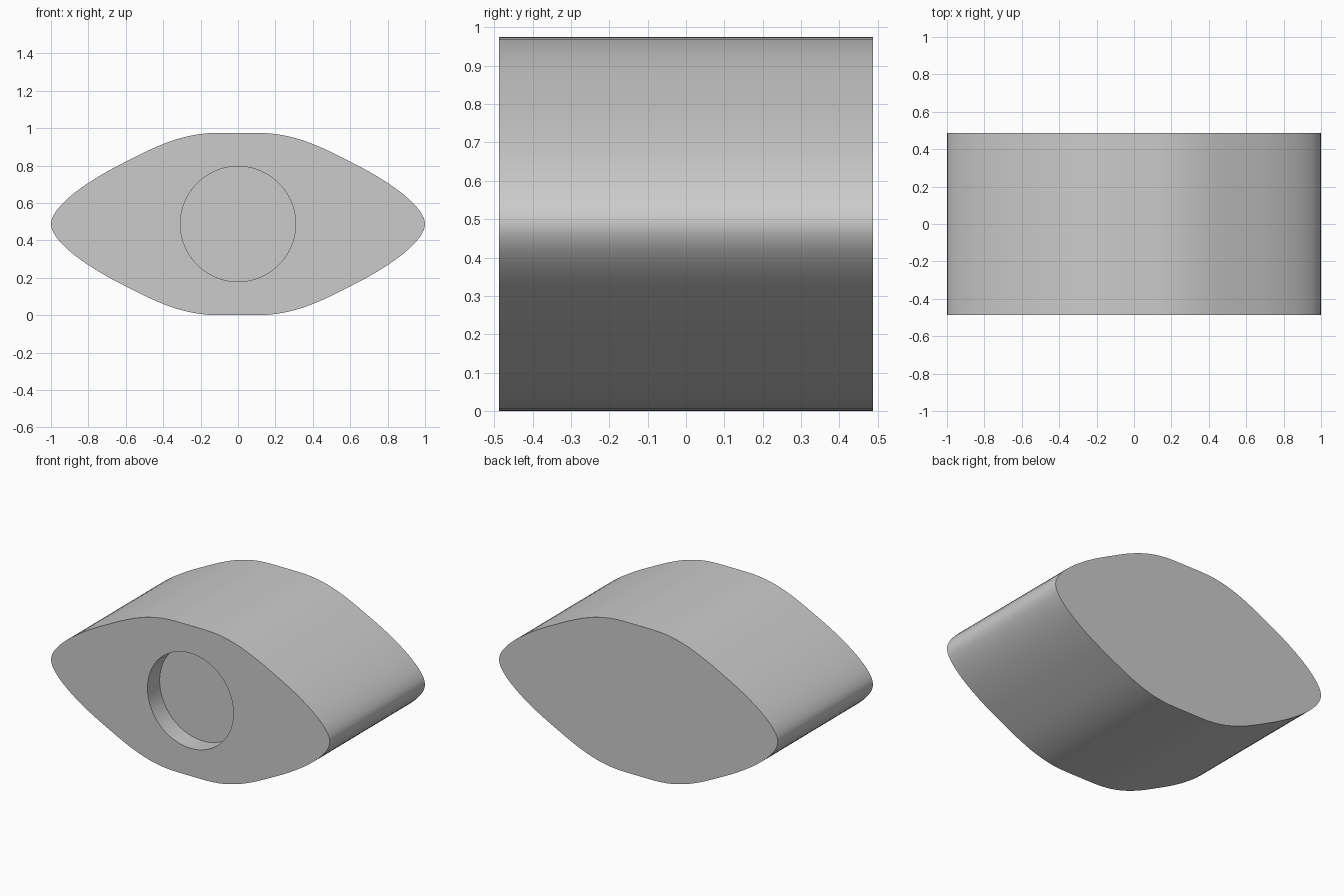
import bpy, bmesh, math
from mathutils import Vector
from mathutils.geometry import interpolate_bezier

if "Cube" in bpy.data.objects:
    bpy.data.objects.remove(bpy.data.objects["Cube"])

HALF_H = 0.4875     # half height of the outline
HALF_D = 0.4875     # half depth of the block
HOLE_R = 0.308      # radius of the round recess
HOLE_DEPTH = 0.125

# Quarter outline: rounded tip, flank, crown, flat top
tip = interpolate_bezier(Vector((1, 0)), Vector((1, 0.09)),
                         Vector((0.82, 0.225)), Vector((0.6, 0.333)), 13)
crown = interpolate_bezier(Vector((0.6, 0.333)), Vector((0.44, 0.415)),
                           Vector((0.3, HALF_H)), Vector((0.1, HALF_H)), 13)
quarter = [(p[0], p[1]) for p in tip + crown[1:]] + [(0.05, HALF_H), (0, HALF_H)]

# Mirror to the full closed outline
upper = quarter + [(-x, z) for x, z in quarter[-2::-1]]
outline = upper + [(x, -z) for x, z in upper[-2:0:-1]]
n = len(outline)
circle = [(HOLE_R * math.cos(2 * math.pi * i / n),
           HOLE_R * math.sin(2 * math.pi * i / n)) for i in range(n)]

bm = bmesh.new()


def ring(points, y):
    return [bm.verts.new((x, y, z + HALF_H)) for x, z in points]


# Back edge, front edge, recess rim and recess floor, joined in order
rings = [ring(outline, HALF_D), ring(outline, -HALF_D),
         ring(circle, -HALF_D), ring(circle, -HALF_D + HOLE_DEPTH)]
for a, b in zip(rings, rings[1:]):
    for i in range(n):
        j = (i + 1) % n
        bm.faces.new((a[i], a[j], b[j], b[i]))
bm.faces.new(rings[0])    # back face
bm.faces.new(rings[-1])   # recess floor
bmesh.ops.recalc_face_normals(bm, faces=bm.faces)

mesh = bpy.data.meshes.new("recessed_block")
bm.to_mesh(mesh)
bm.free()
block = bpy.data.objects.new("recessed_block", mesh)
bpy.context.collection.objects.link(block)

# Plain grey colour
grey = bpy.data.materials.new("light_grey")
grey.diffuse_color = (0.6, 0.6, 0.6, 1)
grey.use_nodes = True
grey.node_tree.nodes["Principled BSDF"].inputs["Base Color"].default_value = grey.diffuse_color
mesh.materials.append(grey)

# Smooth walls with crisp rims
bpy.context.view_layer.objects.active = block
block.select_set(True)
bpy.ops.object.shade_smooth_by_angle(angle=math.radians(30))
